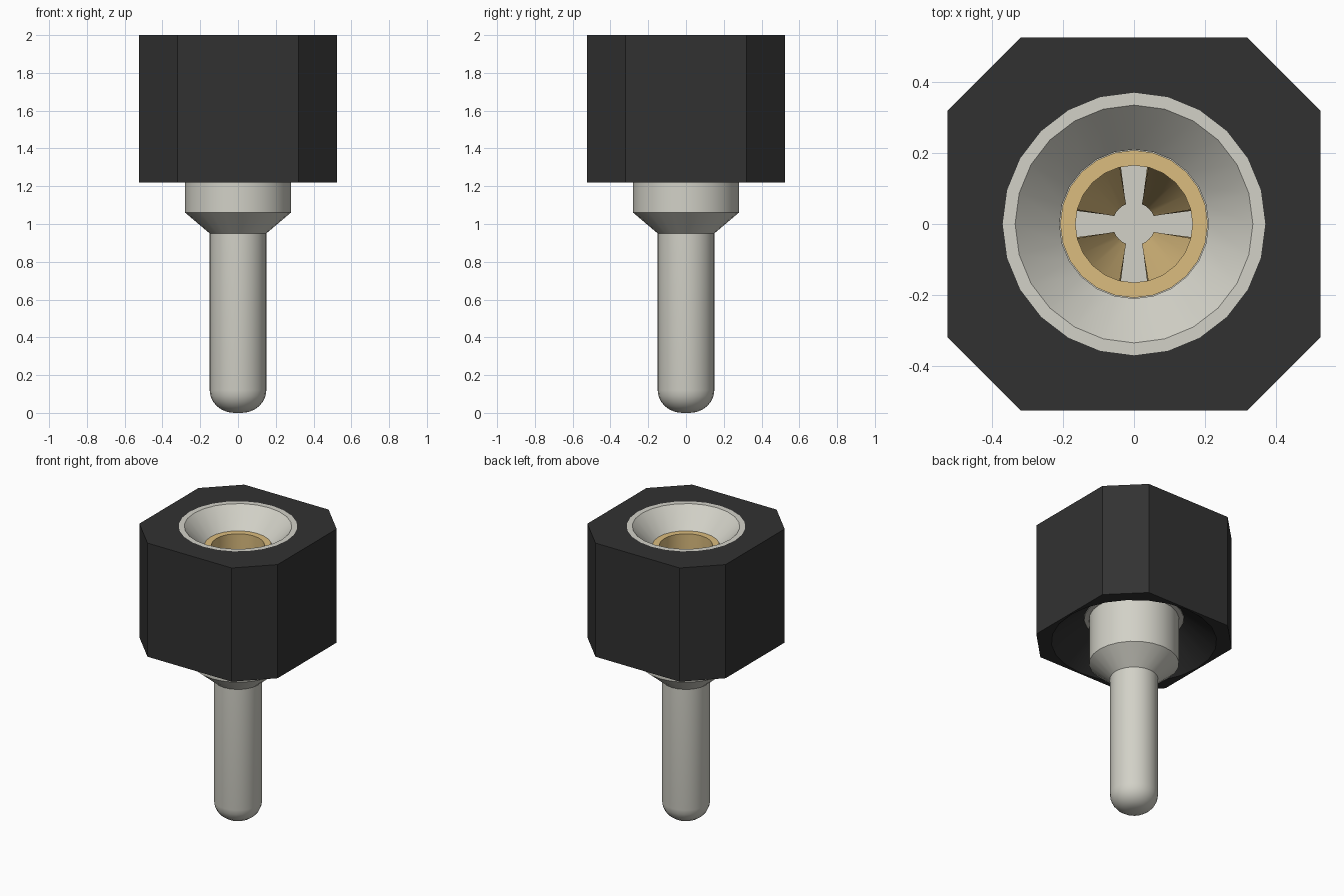
import bpy, bmesh, math
from mathutils import Matrix

if "Cube" in bpy.data.objects:
    bpy.data.objects.remove(bpy.data.objects["Cube"])

SEG = 24


def material(name, rgb, rough):
    m = bpy.data.materials.new(name)
    m.use_nodes = True
    m.diffuse_color = (*rgb, 1)
    bsdf = m.node_tree.nodes["Principled BSDF"]
    bsdf.inputs["Base Color"].default_value = (*rgb, 1)
    bsdf.inputs["Roughness"].default_value = rough
    return m


black = material("black plastic", (0.031, 0.031, 0.031), 0.6)
tin = material("tin grey", (0.645, 0.638, 0.572), 0.5)
gold = material("pale gold", (0.708, 0.504, 0.210), 0.5)


def finish(name, bm, mat, smooth=True):
    bmesh.ops.remove_doubles(bm, verts=bm.verts, dist=1e-5)
    bmesh.ops.recalc_face_normals(bm, faces=bm.faces)
    mesh = bpy.data.meshes.new(name)
    bm.to_mesh(mesh)
    bm.free()
    mesh.materials.append(mat)
    obj = bpy.data.objects.new(name, mesh)
    bpy.context.collection.objects.link(obj)
    if smooth:
        bpy.ops.object.select_all(action="DESELECT")
        obj.select_set(True)
        bpy.context.view_layer.objects.active = obj
        bpy.ops.object.shade_smooth_by_angle(angle=math.radians(25))
    return obj


def ring(bm, r, z):
    """Closed loop of vertices around the z axis."""
    return [bm.verts.new((r * math.cos(a), r * math.sin(a), z))
            for a in (2 * math.pi * i / SEG for i in range(SEG))]


def bridge(bm, a, b):
    n = len(a)
    return [bm.faces.new((a[i], a[(i + 1) % n], b[(i + 1) % n], b[i])) for i in range(n)]


def lathe(bm, profile):
    """Revolve (radius, z) points; a zero radius closes to a pole."""
    rings = [ring(bm, r, z) for r, z in profile]
    for a, b in zip(rings, rings[1:]):
        bridge(bm, a, b)
    bmesh.ops.remove_doubles(bm, verts=bm.verts, dist=1e-5)
    return rings


# Octagonal housing with a round bore and a dished underside
BOT, TOP, HALF, FLAT = 1.22, 2.0, 0.525, 0.32
corners = [(HALF, -FLAT), (HALF, FLAT), (FLAT, HALF), (-FLAT, HALF),
           (-HALF, FLAT), (-HALF, -FLAT), (-FLAT, -HALF), (FLAT, -HALF)]
bm = bmesh.new()
low, high = [[bm.verts.new((x, y, z)) for x, y in corners] for z in (BOT, TOP)]
bridge(bm, low, high)
bore = [ring(bm, r, z) for r, z in
        [(0.37, TOP), (0.37, 1.5), (0.31, 1.385), (0.515, BOT)]]
for a, b in zip(bore, bore[1:]):
    bridge(bm, a, b)


def loop_edges(vs):
    return [bm.edges.get((vs[i], vs[(i + 1) % len(vs)])) for i in range(len(vs))]


for outer, inner in ((high, bore[0]), (low, bore[-1])):
    bmesh.ops.triangle_fill(bm, use_beauty=True,
                            edges=loop_edges(outer) + loop_edges(inner))
flat = [f for f in bm.faces if abs(f.calc_center_median().z - TOP) < 1e-4
        or abs(f.calc_center_median().z - BOT) < 1e-4]
bmesh.ops.dissolve_limit(bm, angle_limit=0.01, verts=[],
                         edges=list({e for f in flat for e in f.edges
                                     if all(g in flat for g in e.link_faces)}))
finish("housing", bm, black)

# Turned sleeve: rounded pin, collar, flange, funnel mouth and blind bore
tip = [(0.02 + 0.13 * math.sin(a), 0.12 - 0.12 * math.cos(a))
       for a in (math.pi / 2 * i / 6 for i in range(7))]
bm = bmesh.new()
lathe(bm, [(0, 0)] + tip + [
    (0.15, 0.95), (0.28, 1.06), (0.28, 1.38), (0.31, 1.38), (0.368, 1.5),
    (0.37, TOP), (0.335, TOP), (0.21, 1.87), (0.21, 1.14), (0, 1.14)])
finish("pin_sleeve", bm, tin)

# Spring contact: thin collar seated in the bore
COLLAR_LOW = 1.62
bm = bmesh.new()
lathe(bm, [(0.208, COLLAR_LOW), (0.208, 1.872), (0.165, 1.872),
           (0.165, COLLAR_LOW), (0.208, COLLAR_LOW)])
finish("contact_collar", bm, gold)

# Four tapering fingers on the diagonals, closing towards the axis
STEPS = 4


def finger_arc(bm, r, z, start):
    span = math.radians(90 - 2 * start)
    return [bm.verts.new((r * math.cos(a), r * math.sin(a), z))
            for a in (math.radians(start) + span * i / STEPS for i in range(STEPS + 1))]


for n, label in enumerate(("back_left", "back_right", "front_right", "front_left")):
    bm = bmesh.new()
    sections = [finger_arc(bm, r, z, s) for r, z, s in
                [(0.166, 1.63, 14), (0.06, 1.24, 22), (0.08, 1.22, 19), (0.195, 1.63, 12)]]
    for k in range(4):
        a, b = sections[k], sections[(k + 1) % 4]
        for i in range(STEPS):
            bm.faces.new((a[i], a[i + 1], b[i + 1], b[i]))
    for end in (0, STEPS):
        bm.faces.new([s[end] for s in sections])
    bmesh.ops.rotate(bm, verts=bm.verts, cent=(0, 0, 0),
                     matrix=Matrix.Rotation(n * math.pi / 2, 3, "Z"))
    finish("contact_finger_" + label, bm, gold)
